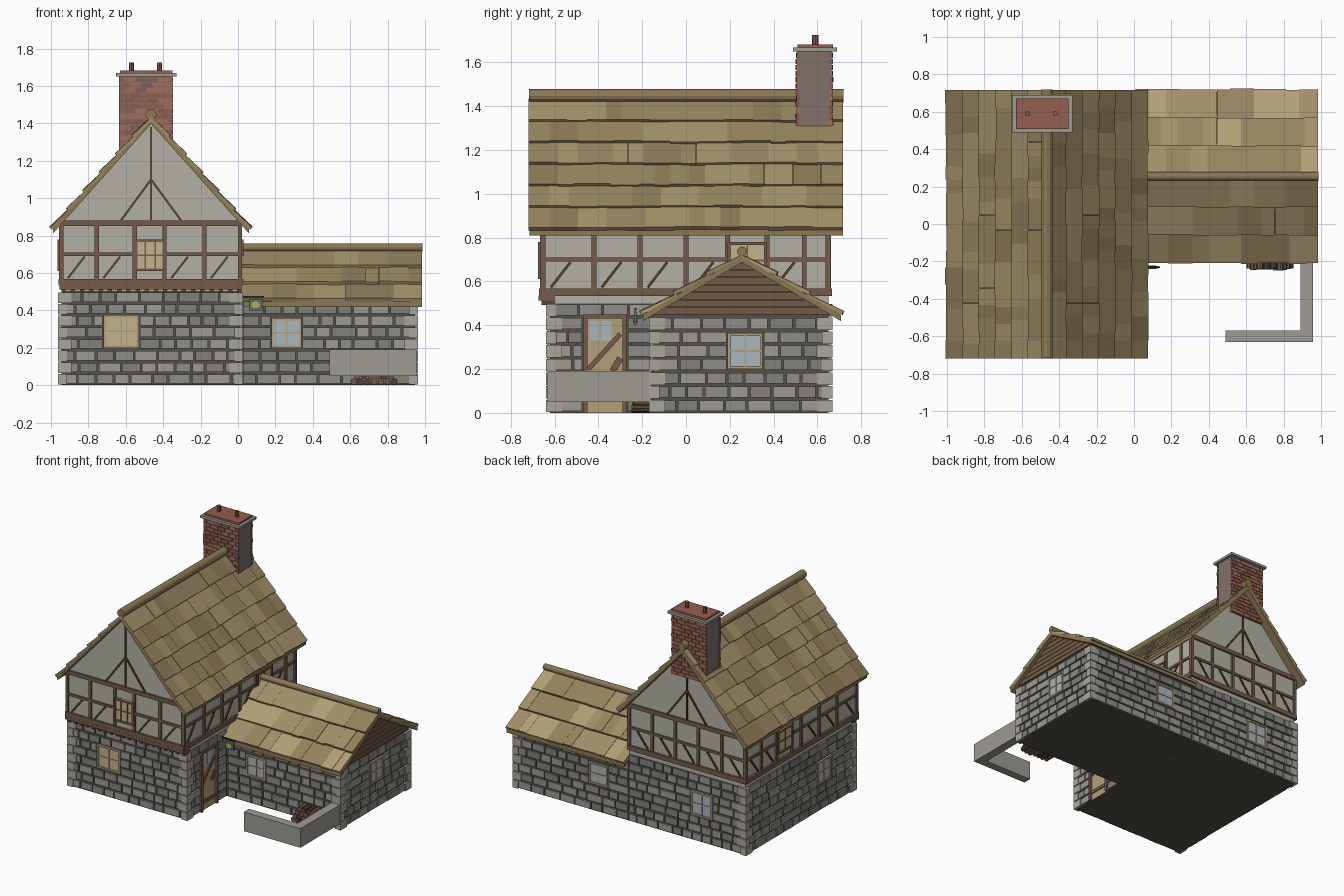
import bpy, bmesh, math, random
from mathutils import Matrix, Vector

if "Cube" in bpy.data.objects:
    bpy.data.objects.remove(bpy.data.objects["Cube"])

random.seed(4)
MATS = {}


def mat(name, r, g, b):
    m = bpy.data.materials.new(name)
    m.diffuse_color = (r ** 2.2, g ** 2.2, b ** 2.2, 1)
    m.use_nodes = True
    m.node_tree.nodes["Principled BSDF"].inputs["Base Color"].default_value = m.diffuse_color
    MATS[name] = m


for args in [("mortar", .33, .32, .29), ("stone_a", .56, .55, .53), ("stone_b", .61, .60, .57),
             ("stone_c", .51, .50, .48), ("quoin", .66, .65, .60), ("plaster", .70, .69, .64),
             ("timber", .46, .36, .30), ("brace", .33, .27, .22), ("thatch_a", .58, .51, .37),
             ("thatch_b", .63, .56, .41), ("thatch_c", .69, .62, .46), ("thatch_d", .54, .47, .34),
             ("frame", .70, .62, .48), ("warm_glass", .76, .70, .55), ("glass", .66, .71, .74),
             ("flue", .50, .44, .42), ("brick_a", .58, .37, .31), ("brick_b", .64, .43, .36),
             ("brick_c", .52, .36, .32), ("boards", .45, .36, .28), ("sign_green", .32, .45, .40),
             ("sign_gold", .72, .66, .36), ("iron", .22, .22, .22)]:
    mat(*args)


class Part:
    """One object gathered from simple solids."""

    def __init__(self, name):
        self.name, self.bm, self.slots = name, bmesh.new(), []

    def poly(self, pts, d0, d1, m, M=Matrix()):
        """Extrude an outline in local (x, z) along local y."""
        if m not in self.slots:
            self.slots.append(m)
        k, bm, n = self.slots.index(m), self.bm, len(pts)
        A = [bm.verts.new(M @ Vector((x, d0, z))) for x, z in pts]
        B = [bm.verts.new(M @ Vector((x, d1, z))) for x, z in pts]
        fs = [bm.faces.new(A), bm.faces.new(B[::-1])]
        fs += [bm.faces.new((A[i], B[i], B[(i + 1) % n], A[(i + 1) % n])) for i in range(n)]
        for f in fs:
            f.material_index = k

    def box(self, x0, x1, y0, y1, z0, z1, m, M=Matrix()):
        self.poly([(x0, z0), (x1, z0), (x1, z1), (x0, z1)], y0, y1, m, M)

    def beam(self, p, q, w, d0, d1, m, M):
        d = Vector(q) - Vector(p)
        R = M @ Matrix.Translation((p[0], 0, p[1])) @ Matrix.Rotation(-math.atan2(d.y, d.x), 4, 'Y')
        self.box(0, d.length, d0, d1, -w / 2, w / 2, m, R)

    def disc(self, cx, cz, rx, rz, d0, d1, m, M=Matrix(), n=10):
        a = [2 * math.pi * i / n for i in range(n)]
        self.poly([(cx + rx * math.cos(t), cz + rz * math.sin(t)) for t in a], d0, d1, m, M)

    def done(self):
        bmesh.ops.recalc_face_normals(self.bm, faces=self.bm.faces)
        me = bpy.data.meshes.new(self.name)
        self.bm.to_mesh(me)
        self.bm.free()
        for s in self.slots:
            me.materials.append(MATS[s])
        bpy.context.collection.objects.link(bpy.data.objects.new(self.name, me))


def axes(o, u, n, w=(0, 0, 1)):
    M = Matrix((u, n, w)).transposed().to_4x4()
    M.translation = o
    return M


X, Y = (1, 0, 0), (0, 1, 0)
NX, NY = (-1, 0, 0), (0, -1, 0)


# Stone walls with coursed blocks left open around windows and door
def stones(name, M, u0, u1, rows, h, holes=()):
    p = Part(name)
    for r in range(rows):
        z0, z1 = r * h + .008, (r + 1) * h - .005
        cuts = sorted((a, b) for a, b, c, d in holes if z1 > c + .01 and z0 < d - .01)
        edges = [u0] + [e for c in cuts for e in c] + [u1]
        for a, b in zip(edges[::2], edges[1::2]):
            u = a
            while u < b - .01:
                e = u + random.uniform(.07, .135)
                if e > b - .045:
                    e = b
                p.box(u + .005, e - .005, -.01, random.uniform(.008, .014), z0, z1,
                      random.choice(("stone_a", "stone_b", "stone_c")), M)
                u = e
    p.done()


def window(name, M, u0, u1, z0, z1, glass, frame, d=.008, cols=2, w=.013):
    p = Part(name)
    p.box(u0, u1, -.01, d - .002, z0, z1, glass, M)
    for u in (u0, u1 - w):
        p.box(u, u + w, -.01, d + .006, z0, z1, frame, M)
    for z in (z0, z1 - w):
        p.box(u0 + w, u1 - w, -.01, d + .006, z, z + w, frame, M)
    for i in range(1, cols):
        c = u0 + (u1 - u0) * i / cols
        p.box(c - .004, c + .004, 0, d + .003, z0 + w, z1 - w, frame, M)
    c = (z0 + z1) / 2
    p.box(u0 + w, u1 - w, 0, d + .002, c - .004, c + .004, frame, M)
    p.done()


p = Part("wall_core")
p.box(-.945, .01, -.62, .65, 0, .5, "mortar")
p.box(.012, .945, -.15, .65, 0, .455, "mortar")
p.done()

front, back = axes((0, -.62, 0), X, NY), axes((0, .65, 0), X, Y)
left, right = axes((-.945, 0, 0), Y, NX), axes((.01, 0, 0), Y, X)
wing_front, wing_end = axes((0, -.15, 0), X, NY), axes((.945, 0, 0), Y, X)
H = .0625
wall_list = [  # name, frame, extent, rows, windows (u0, u1, z0, z1, glass)
    ("main_front", front, -.945, .01, 8, [(-.72, -.53, .2, .375, "warm_glass")]),
    ("main_back", back, -.945, .012, 8, [(-.68, -.5, .19, .37, "glass")]),
    ("main_left", left, -.62, .65, 8, [(-.35, -.18, .2, .37, "glass")]),
    ("wing_front", wing_front, .025, .945, 7, [(.18, .34, .2, .36, "glass")]),
    ("wing_back", back, .012, .945, 7, [(.18, .34, .2, .36, "glass")]),
    ("wing_end", wing_end, -.15, .65, 7, [(.19, .35, .2, .365, "glass")])]
for n, M, a, b, rows, wins in wall_list:
    stones(n + "_stones", M, a, b, rows, H, [w[:4] for w in wins])
    for w in wins:
        window(n + "_window", M, *w, "frame")
stones("porch_side_stones", right, -.62, -.16, 8, H, [(-.47, -.27, 0, .45)])

# Alternating corner quoins
p = Part("quoins")
for x, y, sx, sy, rows in [(-.945, -.62, -1, -1, 8), (.01, -.62, 1, -1, 8), (-.945, .65, -1, 1, 8),
                           (.945, -.15, 1, -1, 7), (.945, .65, 1, 1, 7)]:
    for r in range(rows):
        a, b = (.055, .03) if r % 2 else (.03, .055)
        p.box(*sorted((x + sx * .018, x - sx * a)), *sorted((y + sy * .018, y - sy * b)),
              r * H + .003, (r + 1) * H - .003, "quoin")
p.done()

# Front door in the side of the main house
p = Part("door")
p.box(-.47, -.27, -.01, .004, 0, .45, "frame", right)
for u in (-.47, -.29):
    p.box(u, u + .02, -.01, .02, 0, .45, "timber", right)
p.box(-.47, -.27, -.01, .022, .43, .45, "timber", right)
p.beam((-.445, .2), (-.3, .36), .022, 0, .012, "timber", right)
p.beam((-.335, .19), (-.3, .25), .03, 0, .012, "timber", right)
for u in (-.44, -.385):
    p.box(u, u + .045, 0, .008, .33, .42, "glass", right)
p.box(-.45, -.29, 0, .011, .05, .075, "timber", right)
p.done()

# Plastered upper storey and gable
CX, EZ, AZ = -.465, .83, 1.425
p = Part("upper_storey")
p.poly([(-.945, .5), (.01, .5), (.01, .87), (CX, 1.40), (-.945, .87)], -.655, .65, "plaster")
p.done()

# Timber frame on four sides
uf, ub = axes((0, -.655, 0), X, NY), axes((0, .65, 0), X, Y)
for n, M, a, b, posts, win in [
        ("front", uf, -.955, .02, [-.945, -.755, -.552, -.392, -.18, .01], (-.55, -.39)),
        ("back", ub, -.955, .02, [-.945, -.755, -.56, -.37, -.18, .01], None),
        ("left", left, -.665, .66, [-.652, -.42, -.21, 0, .11, .29, .47, .648], (.11, .29)),
        ("right", right, -.665, .66, [-.652, -.42, -.21, 0, .19, .37, .54, .648], (.19, .37))]:
    p = Part(n + "_timbers")
    for z, w, d in ((.55, .035, .016), (.7, .018, .011), (.865, .03, .014)):
        p.beam((a, z), (b, z), w, -.01, d, "timber", M)
    for u in posts:
        p.box(u - .011, u + .011, -.01, .012, .55, .86, "timber", M)
    for u, v in zip(posts, posts[1:]):
        if v - u > .17 and not (win and win[0] - .01 < u < win[1] - .01):
            p.beam((u + .035, .572), (u + .125, .688), .012, -.01, .008, "brace", M)
    if n in ("front", "back"):
        p.beam((CX, .87), (CX, 1.38), .012, -.01, .008, "brace", M)
        for s in (-1, 1):
            p.beam((CX + s * .165, .875), (CX, 1.1), .012, -.01, .008, "brace", M)
    p.done()
    if win:
        window(n + "_upper_window", M, *win, .61, .78, "warm_glass", "timber", .014, 3 if n == "front" else 2)

# Jetty beam with joist ends
p = Part("jetty")
p.box(-.955, .02, -.672, -.6, .512, .535, "timber")
for i in range(20):
    x = -.945 + i * .0495
    p.box(x, x + .024, -.66, -.6, .492, .512, "brace")
p.done()


# Roofs: slab, overlapping courses and ridge roll
def roof(name, M, half, ez, az, d0, d1, courses, r, cols):
    t = .028
    p = Part(name)
    p.poly([(-half, ez), (0, az), (half, ez), (half, ez - t), (0, az - t), (-half, ez - t)], d0, d1, "thatch_d", M)
    L = math.hypot(half, az - ez)
    for s in (-1, 1):
        down = Vector((s * half, 0, ez - az)) / L
        S = M @ axes((0, 0, az), down, Y, (s * (az - ez) / L, 0, half / L))
        for c in range(courses):
            st, v = L * c / courses, d0
            T = S @ Matrix.Translation((st, 0, 0)) @ Matrix.Rotation(-math.radians(5), 4, 'Y')
            while v < d1:
                e = min(v + random.choice((.07, .09, .13, .17)), d1)
                if d1 - e < .04:
                    e = d1
                p.box(-.005, L / courses + random.uniform(0, .008), v - .004 * (v == d0), e, -.012,
                      random.uniform(.004, .009), random.choice(cols), T)
                v = e + 1e-4
    p.disc(0, az + .022, r, r, d0 - .002, d1 + .002, "thatch_d", M, 12)
    p.done()


roof("main_roof", axes((CX, 0, 0), X, Y), .525, .838, AZ, -.714, .716, 6, .03,
     ("thatch_a", "thatch_a", "thatch_b", "thatch_b", "thatch_d"))
roof("wing_roof", axes((0, .255, 0), Y, X), .452, .447, .715, .012, .985, 3, .022,
     ("thatch_a", "thatch_b", "thatch_b", "thatch_c"))

# Boarded wing gable
p = Part("wing_gable_boards")
p.poly([(-.15, .44), (.65, .44), (.65, .455), (.255, .7), (-.15, .455)], -.3, 0, "boards", wing_end)
for i in range(7):
    z0, z1 = .45 + i * .034, .45 + (i + 1) * .034 - .003
    a, b = [max(.005, (.70 - z) / .25 * .41) for z in (z0, z1)]
    p.poly([(.25 - a, z0), (.25 + a, z0), (.25 + b, z1), (.25 - b, z1)], -.01, .012, "boards", wing_end)
p.done()

# Chimney with brick faces, cap and pots
p = Part("chimney")
p.box(-.635, -.35, .507, .665, 1.2, 1.65, "flue")
for M in (axes((0, .507, 0), X, NY), axes((0, .665, 0), X, Y)):
    for r in range(16):
        z = 1.2 + r * .028
        u = -.637 - (r % 2) * .03
        while u < -.348:
            a, b = max(u, -.637), min(u + .056, -.348)
            if b - a > .006:
                p.box(a, b, -.01, random.uniform(.003, .007), z, z + .024,
                      random.choice(("brick_a", "brick_b", "brick_c")), M)
            u += .06
p.box(-.653, -.33, .488, .69, 1.65, 1.668, "stone_b")
p.box(-.632, -.35, .508, .67, 1.66, 1.682, "brick_a")
flat = axes((0, 0, 0), X, (0, 0, 1), Y)
for x in (-.57, -.42):
    p.disc(x, .59, .014, .014, 1.67, 1.725, "brick_c", flat, 8)
p.done()

# Low garden wall
p = Part("garden_wall")
p.box(.49, .957, -.632, -.57, .05, .192, "stone_b")
p.box(.89, .957, -.57, -.16, .05, .192, "stone_b")
p.done()

# Stacked firewood
p = Part("firewood")
for r in range(4):
    for i in range(7 - r):
        p.disc(.62 + r * .018 + i * .036, .02 + r * .031, .018, .018, -.25 + random.uniform(0, .012), -.162,
               random.choice(("timber", "boards", "brace")), Matrix(), 8)
p.done()

# Hanging sign on its bracket
p = Part("hanging_sign")
p.box(.02, .138, -.236, -.226, .468, .478, "iron")
p.box(.058, .13, -.237, -.225, .4, .462, "sign_green")
p.disc(.094, .43, .024, .018, -.241, -.221, "sign_gold")
p.done()
